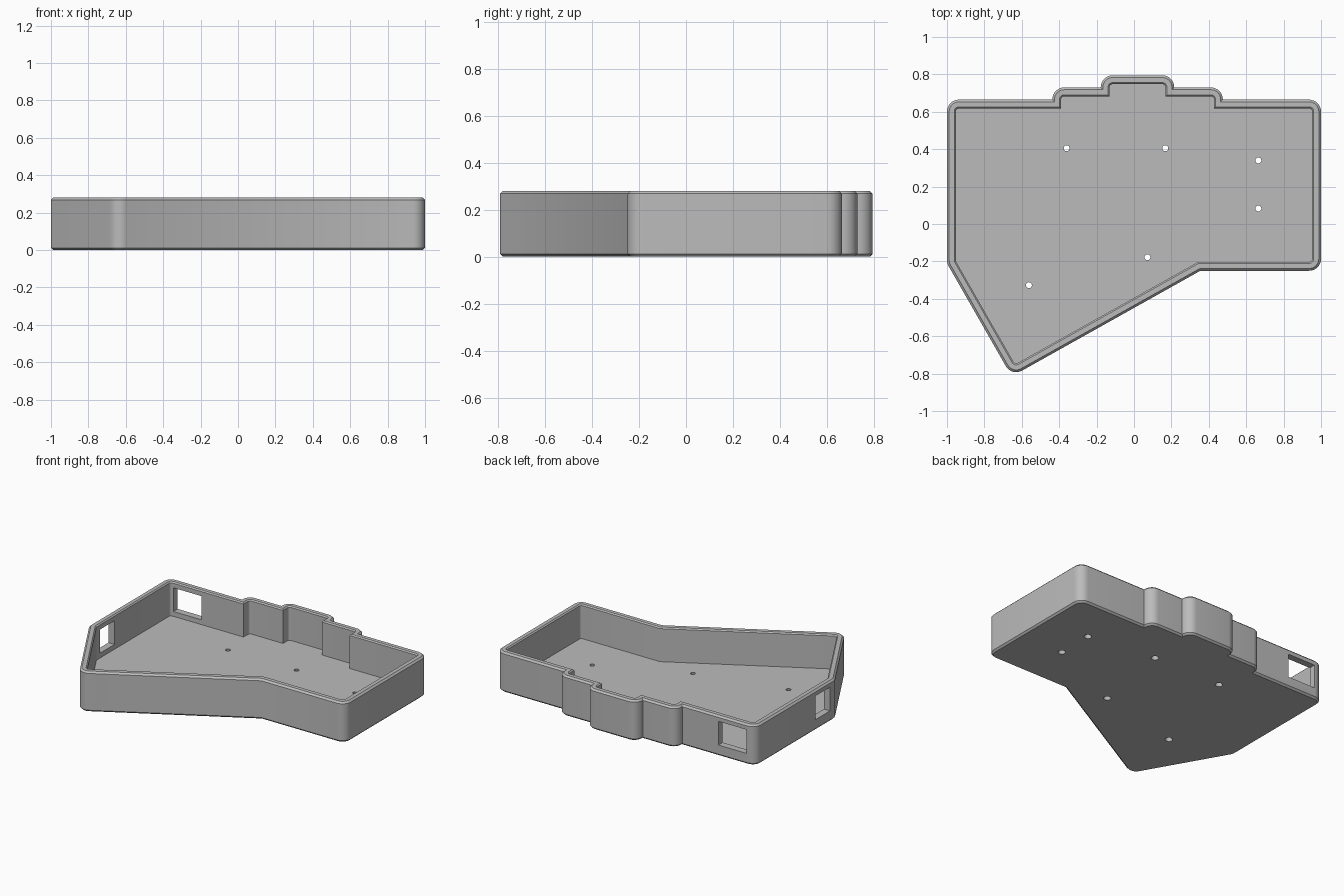
import bpy, bmesh, math
from mathutils import Vector, Matrix

if "Cube" in bpy.data.objects:
    bpy.data.objects.remove(bpy.data.objects["Cube"], do_unlink=True)

HEIGHT, FLOOR, WALL, CHAMFER = 0.28, 0.042, 0.047, 0.012
RADIUS, SEGMENTS = 0.064, 8

# Sharp outline, counter-clockwise
OUTLINE = [Vector(p) for p in (
    (-0.654, -0.815), (0.355, -0.25), (1, -0.25), (1, 0.665),
    (0.475, 0.665), (0.475, 0.73), (0.215, 0.73), (0.215, 0.795),
    (-0.178, 0.795), (-0.178, 0.73), (-0.437, 0.73), (-0.437, 0.665),
    (-1, 0.665), (-1, -0.21))]


def offset_loop(inset):
    """Inset the outline, rounding its convex corners and keeping inner ones sharp."""
    points = []
    for i, corner in enumerate(OUTLINE):
        before = (corner - OUTLINE[i - 1]).normalized()
        after = (OUTLINE[(i + 1) % len(OUTLINE)] - corner).normalized()
        n1, n2 = Vector((-before.y, before.x)), Vector((-after.y, after.x))
        miter = (n1 + n2) / (1 + n1.dot(n2))
        if before.cross(after) < 0:
            points.append(corner + miter * inset)
            continue
        centre = corner + miter * RADIUS
        start = math.atan2(-n1.y, -n1.x)
        turn = before.angle(after)
        for s in range(SEGMENTS + 1):
            a = start + turn * s / SEGMENTS
            points.append(centre + Vector((math.cos(a), math.sin(a))) * (RADIUS - inset))
    return points


def make_object(name, bm):
    bmesh.ops.recalc_face_normals(bm, faces=bm.faces)
    mesh = bpy.data.meshes.new(name)
    bm.to_mesh(mesh)
    bm.free()
    obj = bpy.data.objects.new(name, mesh)
    bpy.context.collection.objects.link(obj)
    return obj


# Open tray: one wall section swept round the outline
section = [(CHAMFER, 0), (0, CHAMFER), (0, HEIGHT - CHAMFER), (CHAMFER, HEIGHT),
           (WALL - 0.008, HEIGHT), (WALL, HEIGHT - 0.008), (WALL, FLOOR)]
bm = bmesh.new()
loops = [[bm.verts.new((p.x, p.y, z)) for p in offset_loop(d)] for d, z in section]
for low, high in zip(loops, loops[1:]):
    for i in range(len(low)):
        bm.faces.new((low[i - 1], low[i], high[i], high[i - 1]))
bm.faces.new(loops[0])
bm.faces.new(loops[-1])
tray = make_object("tray", bm)

# Cutter: two wall windows and the screw holes, wider underneath
bm = bmesh.new()
for centre, size in (((-0.823, 0.64, 0.158), (0.215, 0.2, 0.165)),
                     ((-0.98, -0.078, 0.158), (0.2, 0.16, 0.165))):
    bmesh.ops.create_cube(bm, size=1, matrix=Matrix.Translation(centre) @ Matrix.Diagonal((*size, 1)))
for x, y in ((-0.36, 0.405), (0.167, 0.405), (0.665, 0.34),
             (0.665, 0.083), (0.072, -0.178), (-0.562, -0.327)):
    bmesh.ops.create_cone(bm, cap_ends=True, segments=24, radius1=0.027, radius2=0.013,
                          depth=0.07, matrix=Matrix.Translation((x, y, FLOOR / 2)))
cutter = make_object("opening_cutter", bm)
cutter.hide_render = True

bpy.context.view_layer.objects.active = tray
tray.select_set(True)
cut = tray.modifiers.new("openings", 'BOOLEAN')
cut.operation, cut.solver, cut.object = 'DIFFERENCE', 'EXACT', cutter
bpy.ops.object.modifier_apply(modifier=cut.name)
bpy.data.objects.remove(cutter, do_unlink=True)

# Grey plastic
grey = bpy.data.materials.new("grey_plastic")
grey.use_nodes = True
colour = (0.5, 0.5, 0.5, 1)
grey.diffuse_color = colour
grey.node_tree.nodes["Principled BSDF"].inputs["Base Color"].default_value = colour
tray.data.materials.clear()
tray.data.materials.append(grey)
bpy.ops.object.shade_smooth_by_angle(angle=math.radians(30))
